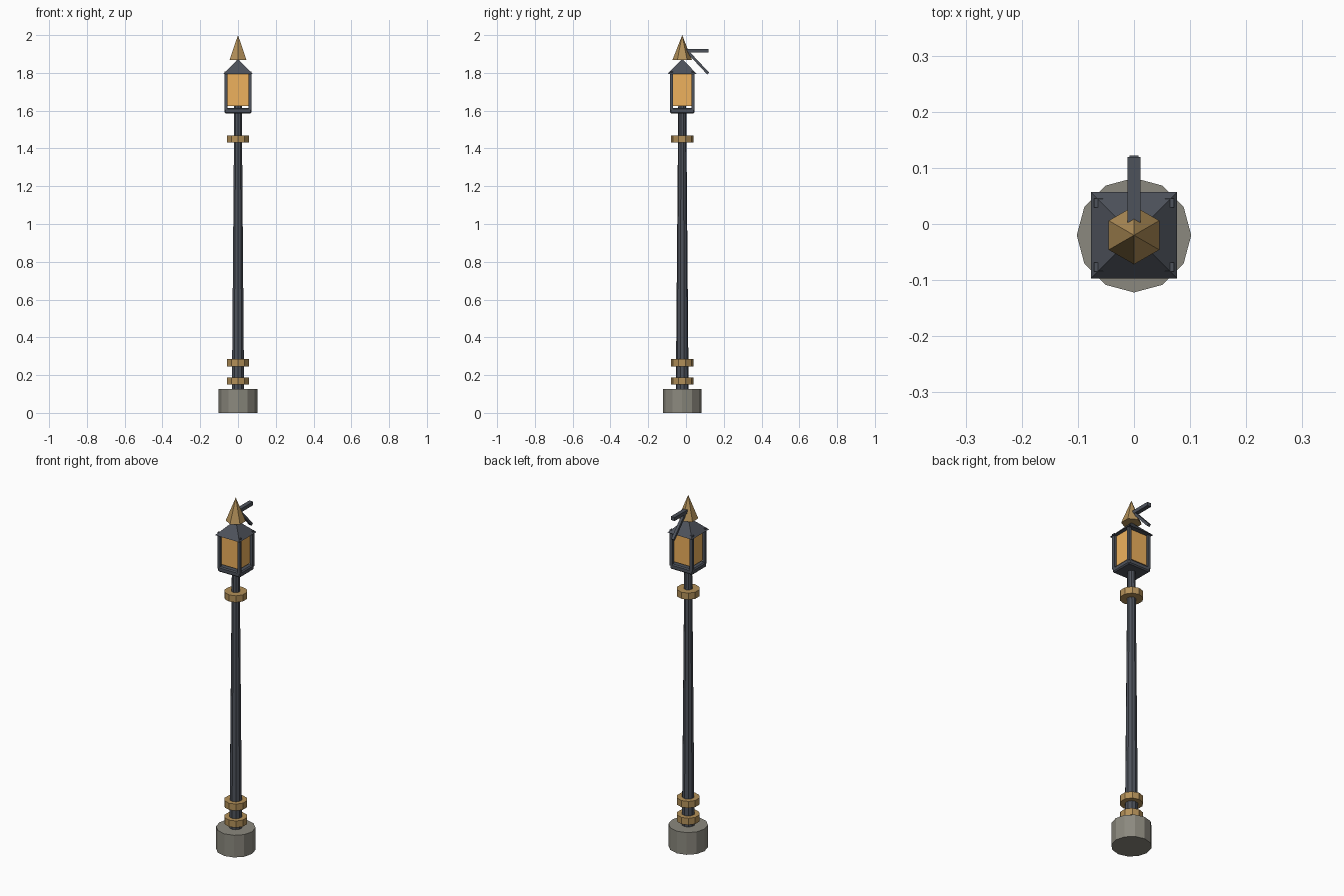
import bpy, math
from mathutils import Vector

if "Cube" in bpy.data.objects:
    bpy.data.objects.remove(bpy.data.objects["Cube"])

AY = -0.02  # lamp axis sits slightly forward, balanced by the rear arm


def mat(name, r, g, b):
    m = bpy.data.materials.new(name)
    m.diffuse_color = (r, g, b, 1)
    m.use_nodes = True
    m.node_tree.nodes["Principled BSDF"].inputs["Base Color"].default_value = m.diffuse_color
    return m


IRON = mat("iron", 0.075, 0.085, 0.105)
BRASS = mat("brass", 0.45, 0.28, 0.10)
GLASS = mat("amber_glass", 0.85, 0.44, 0.11)
STONE = mat("stone", 0.26, 0.25, 0.21)


def finish(name, material):
    o = bpy.context.object
    o.name = name
    o.data.materials.append(material)
    return o


def turned(name, material, sides, r1, r2, z0, z1, rot=0.0):
    """Flat-faced cylinder, taper or cone on the lamp axis."""
    bpy.ops.mesh.primitive_cone_add(vertices=sides, radius1=r1, radius2=r2, depth=z1 - z0,
                                    location=(0, AY, (z0 + z1) / 2), rotation=(0, 0, rot))
    return finish(name, material)


def box(name, material, centre, size, rot=(0, 0, 0)):
    bpy.ops.mesh.primitive_cube_add(size=1, location=centre, rotation=rot)
    o = finish(name, material)
    o.scale = size
    bpy.ops.object.transform_apply(location=False, rotation=False, scale=True)
    return o


# stone footing and tapered post
turned("stone_base", STONE, 12, 0.102, 0.102, 0, 0.126)
turned("post", IRON, 10, 0.034, 0.021, 0.10, 1.625)

# brass collars
for i, z in enumerate((0.169, 0.265, 1.45)):
    turned(f"collar_{i + 1}", BRASS, 10, 0.06, 0.06, z - 0.019, z + 0.019)

# lantern floor with softened edges
floor = box("lantern_floor", IRON, (0, AY, 1.6), (0.142, 0.129, 0.03))
bev = floor.modifiers.new("bevel", 'BEVEL')
bev.width = 0.006
bev.segments = 1

# amber glass and the four corner bars
box("lantern_glass", GLASS, (0, AY, 1.711), (0.112, 0.1, 0.174))
for sx in (-1, 1):
    for sy in (-1, 1):
        box("corner_bar", IRON, (sx * 0.063, AY + sy * 0.057, 1.706), (0.016, 0.016, 0.204))

# pyramid roof and hexagonal spike
turned("lantern_roof", IRON, 4, 0.077 * math.sqrt(2), 0.0, 1.795, 1.873, math.pi / 4)
turned("finial", BRASS, 6, 0.052, 0.0, 1.868, 2.0)

# rear arm and slanted strut
box("arm", IRON, (0, 0.0525, 1.917), (0.024, 0.133, 0.02))
a, b = Vector((0, -0.003, 1.925)), Vector((0, 0.117, 1.797))
d = b - a
box("arm_strut", IRON, (a + b) / 2, (0.016, d.length, 0.014), (math.atan2(d.z, d.y), 0, 0))
